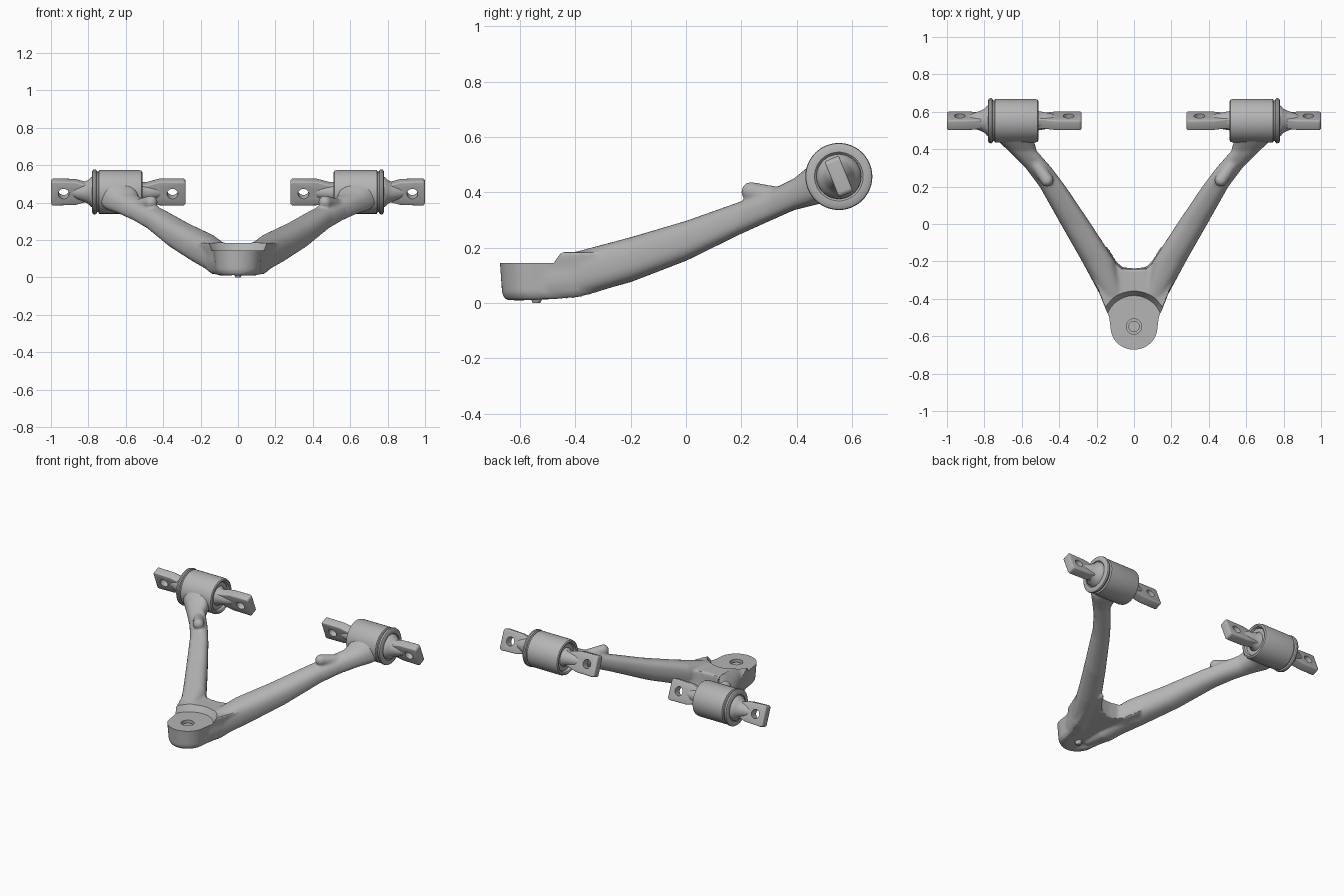
import bpy, bmesh
from math import sin, cos, pi, radians, copysign
from mathutils import Vector, Matrix

if "Cube" in bpy.data.objects:
    bpy.data.objects.remove(bpy.data.objects["Cube"])

GREY = (0.46, 0.46, 0.46, 1)
metal = bpy.data.materials.new("cast grey")
metal.use_nodes = True
metal.diffuse_color = GREY
metal.node_tree.nodes["Principled BSDF"].inputs["Base Color"].default_value = GREY

AXIS = Vector((0, 0.552, 0.457))      # pivot line of both bushings
TILT = radians(22)                    # lean of the pin tabs


def make_object(name, bm):
    bmesh.ops.recalc_face_normals(bm, faces=bm.faces)
    mesh = bpy.data.meshes.new(name)
    bm.to_mesh(mesh)
    bm.free()
    mesh.materials.append(metal)
    obj = bpy.data.objects.new(name, mesh)
    bpy.context.collection.objects.link(obj)
    return obj


def loft(bm, rings):
    loops = [[bm.verts.new(p) for p in ring] for ring in rings]
    n = len(loops[0])
    for a, b in zip(loops, loops[1:]):
        for i in range(n):
            j = (i + 1) % n
            bm.faces.new((a[i], a[j], b[j], b[i]))
    bm.faces.new(loops[0][::-1])
    bm.faces.new(loops[-1])


def lathe(bm, profile, origin, sides=48):
    """Turn (x, radius) pairs around an x-parallel axis."""
    angles = [2 * pi * i / sides for i in range(sides)]
    loft(bm, [[origin + Vector((x, r * cos(a), r * sin(a))) for a in angles]
              for x, r in profile])


def cylinder(bm, centre, r1, r2, depth, turn=Matrix(), sides=32):
    bmesh.ops.create_cone(bm, cap_ends=True, segments=sides, radius1=r1, radius2=r2,
                          depth=depth, matrix=Matrix.Translation(centre) @ turn)


def cut(obj, cutter):
    cutter.hide_render = True
    cutter.hide_viewport = True
    mod = obj.modifiers.new("cut", 'BOOLEAN')
    mod.operation = 'DIFFERENCE'
    mod.solver = 'EXACT'
    mod.object = cutter


def finish(obj, angle=35):
    """Bake the modifiers and shade smooth."""
    bpy.ops.object.select_all(action='DESELECT')
    obj.select_set(True)
    bpy.context.view_layer.objects.active = obj
    bpy.ops.object.convert(target='MESH')
    bpy.ops.object.shade_smooth_by_angle(angle=radians(angle))


def mirror(obj):
    obj.modifiers.new("mirror", 'MIRROR').use_axis = (True, False, False)


# Forged frame: two arms, nose web, lugs, fused together
frame_bm = bmesh.new()

# Arm sections: y, inner x, outer x, bottom z, top z
STATIONS = [(-0.53, 0.02, 0.12, 0.015, 0.15), (-0.4, 0.04, 0.17, 0.02, 0.185),
            (-0.2, 0.10, 0.278, 0.075, 0.238), (0, 0.23, 0.392, 0.152, 0.297),
            (0.2, 0.365, 0.505, 0.25, 0.368), (0.3, 0.44, 0.58, 0.295, 0.405),
            (0.39, 0.52, 0.67, 0.335, 0.45), (0.45, 0.535, 0.735, 0.35, 0.50),
            (0.53, 0.545, 0.735, 0.37, 0.53)]


def arm_ring(station, side, n=24):
    y, x0, x1, z0, z1 = station
    ring = []
    for i in range(n):
        c, s = cos(2 * pi * i / n), sin(2 * pi * i / n)
        px = copysign(abs(c) ** 0.8, c) * (x1 - x0) / 2
        pz = copysign(abs(s) ** 0.8, s) * (z1 - z0) / 2
        ring.append((side * ((x0 + x1) / 2 + px), y, (z0 + z1) / 2 + pz))
    return ring


for side in (1, -1):
    loft(frame_bm, [arm_ring(s, side) for s in STATIONS])
    # Hidden core that blends the arm into its bushing
    lathe(frame_bm, [(side * 0.54, 0.108), (side * 0.735, 0.108)], AXIS)
    # Small horn lug on the arm
    a, b = Vector((side * 0.53, 0.33, 0.385)), Vector((side * 0.465, 0.235, 0.402))
    for k in range(7):
        bmesh.ops.create_uvsphere(frame_bm, u_segments=16, v_segments=10, radius=0.036,
                                  matrix=Matrix.Translation(a.lerp(b, k / 6)))

# Nose web outline (right half), mirrored and drafted towards the bottom
half = [(0.0, -0.243), (0.07, -0.238), (0.115, -0.2), (0.17, -0.12), (0.23, -0.17),
        (0.215, -0.3), (0.175, -0.4), (0.135, -0.5)]
half += [(0.128 * cos(a), -0.555 - 0.12 * sin(a)) for a in [i * pi / 16 for i in range(9)]]
outline = half + [(-x, y) for x, y in half[-2:0:-1]]


def underside(y):
    return 0.01 + max(0, y + 0.42) * 0.33


loft(frame_bm, [[(x * 0.82, y * 0.965, underside(y)) for x, y in outline],
                [(x * 0.93, y * 0.985, underside(y) + 0.025) for x, y in outline],
                [(x, y, 0.184) for x, y in outline]])

frame = make_object("control_arm_frame", frame_bm)
remesh = frame.modifiers.new("fuse", 'REMESH')
remesh.mode = 'VOXEL'
remesh.voxel_size = 0.008
remesh.use_smooth_shade = True
smooth = frame.modifiers.new("soften", 'SMOOTH')
smooth.factor = 0.5
smooth.iterations = 8

# Round seat and ball-joint socket cut into the nose
seat_bm = bmesh.new()
cylinder(seat_bm, (0, -0.535, 0.195), 0.152, 0.215, 0.1, sides=64)
cut(frame, make_object("seat_cutter", seat_bm))
socket_bm = bmesh.new()
cylinder(socket_bm, (0, -0.548, 0.14), 0.041, 0.041, 0.07)
cut(frame, make_object("socket_cutter", socket_bm))
finish(frame)

# Stud inside the socket, and its tip below the nose
stud_bm = bmesh.new()
cylinder(stud_bm, (0, -0.548, 0.1), 0.03, 0.03, 0.06)
cylinder(stud_bm, (0, -0.54, 0.015), 0.014, 0.026, 0.03)
finish(make_object("ball_stud", stud_bm))

# Bushing sleeves with an outer lip and recessed ends
sleeve_bm = bmesh.new()
lathe(sleeve_bm, [(0.53, 0.05), (0.53, 0.088), (0.516, 0.094), (0.511, 0.104), (0.516, 0.113),
                  (0.53, 0.117), (0.742, 0.117), (0.747, 0.108), (0.753, 0.108),
                  (0.757, 0.117), (0.764, 0.121), (0.774, 0.119), (0.78, 0.11),
                  (0.78, 0.088), (0.772, 0.08), (0.772, 0.05)], AXIS, 64)
sleeve = make_object("bushing_sleeves", sleeve_bm)
mirror(sleeve)
finish(sleeve)

# Pin necks flaring into the bushings
neck_bm = bmesh.new()
lathe(neck_bm, [(0.40, 0.022), (0.44, 0.038), (0.48, 0.046), (0.515, 0.052), (0.54, 0.07),
                (0.74, 0.084), (0.785, 0.08), (0.8, 0.064), (0.825, 0.052),
                (0.86, 0.04), (0.90, 0.022)], AXIS)
neck = make_object("pin_necks", neck_bm)
mirror(neck)
finish(neck, 50)

# Flat pin bars with waisted middle and a bolt hole in each tab
edge = [(0.28, 0.06), (0.29, 0.07), (0.42, 0.068), (0.49, 0.048), (0.8, 0.046),
        (0.87, 0.066), (0.99, 0.07), (1.0, 0.06)]
bar_outline = edge + [(x, -h) for x, h in edge[::-1]]
lean = Matrix.Translation(AXIS) @ Matrix.Rotation(TILT, 4, 'X')
bar_bm = bmesh.new()
loft(bar_bm, [[lean @ Vector((x, y, z)) for x, z in bar_outline] for y in (-0.028, 0.028)])
bar = make_object("pin_bars", bar_bm)
bevel = bar.modifiers.new("rounded", 'BEVEL')
bevel.width = 0.01
bevel.segments = 3
hole_bm = bmesh.new()
for x in (0.35, 0.932):
    cylinder(hole_bm, lean @ Vector((x, 0, 0)), 0.029, 0.029, 0.2,
             Matrix.Rotation(TILT + pi / 2, 4, 'X'), 20)
cut(bar, make_object("bolt_hole_cutter", hole_bm))
mirror(bar)
finish(bar)
